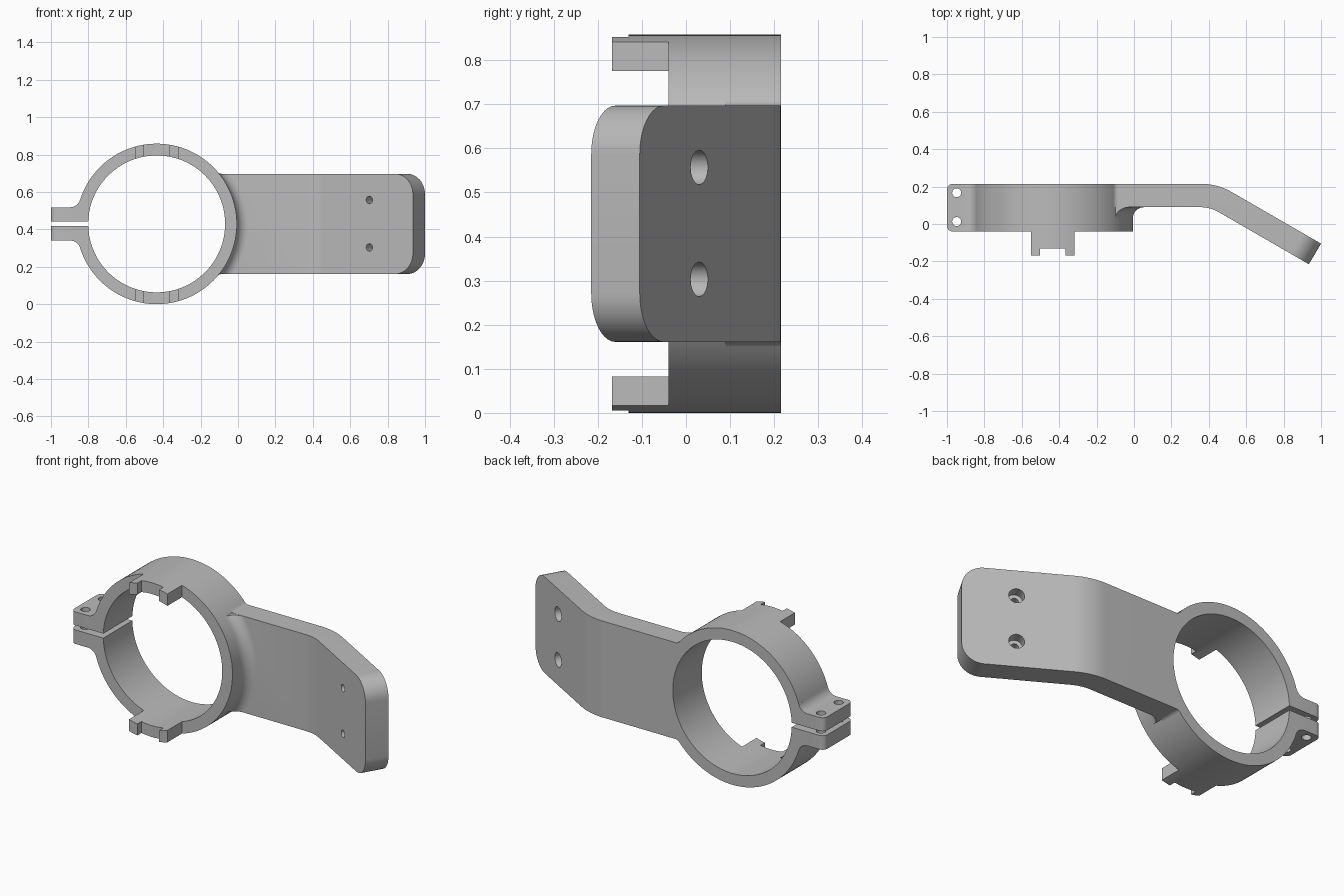
import bpy, bmesh
from math import sin, cos, pi, sqrt, radians, atan2, tan
from mathutils import Vector

if "Cube" in bpy.data.objects:
    bpy.data.objects.remove(bpy.data.objects["Cube"], do_unlink=True)

CX, CZ = -0.435, 0.429          # ring centre
R, BORE = 0.429, 0.366          # ring radii
FRONT, BACK = -0.04, 0.215      # ring depth
ARM_FRONT, ARM_HALF = 0.09, 0.268
TILT = radians(30)

grey = bpy.data.materials.new("plain grey")
grey.use_nodes = True
GREY = (0.5, 0.5, 0.5, 1)
grey.diffuse_color = GREY
grey.node_tree.nodes["Principled BSDF"].inputs["Base Color"].default_value = GREY


def finish(name, bm):
    bmesh.ops.recalc_face_normals(bm, faces=bm.faces)
    mesh = bpy.data.meshes.new(name)
    bm.to_mesh(mesh)
    bm.free()
    mesh.materials.append(grey)
    obj = bpy.data.objects.new(name, mesh)
    bpy.context.collection.objects.link(obj)
    return obj


def prism(name, points, sweep, round_edge=None, radius=0):
    """Extrude a flat outline along sweep, rounding the edges picked by round_edge."""
    bm = bmesh.new()
    face = bm.faces.new([bm.verts.new(p) for p in points])
    new = bmesh.ops.extrude_face_region(bm, geom=[face])["geom"]
    bmesh.ops.translate(bm, vec=sweep, verts=[v for v in new if isinstance(v, bmesh.types.BMVert)])
    if face.is_valid and len(bm.faces) < len(points) + 2:
        bm.faces.new(face.verts)
    if round_edge:
        edges = [e for e in bm.edges if round_edge(*[v.co for v in e.verts])]
        bmesh.ops.bevel(bm, geom=edges, offset=radius, segments=10, profile=0.5, affect='EDGES')
    return finish(name, bm)


def box(name, x, y, z):
    pts = [(x[0], y[0], z[0]), (x[1], y[0], z[0]), (x[1], y[1], z[0]), (x[0], y[1], z[0])]
    return prism(name, pts, (0, 0, z[1] - z[0]))


def cylinder(name, start, end, radius, segments=32):
    start, end = Vector(start), Vector(end)
    axis = end - start
    bm = bmesh.new()
    bmesh.ops.create_cone(bm, cap_ends=True, segments=segments, radius1=radius,
                          radius2=radius, depth=axis.length)
    bm.transform(axis.to_track_quat('Z', 'Y').to_matrix().to_4x4())
    bmesh.ops.translate(bm, vec=(start + end) / 2, verts=bm.verts)
    return finish(name, bm)


def combine(target, other, operation):
    mod = target.modifiers.new(operation.lower(), 'BOOLEAN')
    mod.operation, mod.object, mod.solver = operation, other, 'EXACT'
    bpy.context.view_layer.objects.active = target
    bpy.ops.object.modifier_apply(modifier=mod.name)
    bpy.data.objects.remove(other, do_unlink=True)


def blended_root(name, side, half, fillet, tip, y0, y1, **rounding):
    """Slab leaving the ring sideways, with concave fillets against its outside."""
    dx = sqrt((R + fillet) ** 2 - (half + fillet) ** 2)
    end = atan2(-(half + fillet), -dx) + 2 * pi
    start = 1.5 * pi
    upper = [(tip, half)] if tip > dx else []
    for i in range(9):
        a = start + (end - start) * i / 8
        upper.append((dx + fillet * cos(a), half + fillet + fillet * sin(a)))
    upper.append((upper[-1][0] * 0.93, upper[-1][1] * 0.93))
    outline = upper + [(x, -z) for x, z in reversed(upper)]
    return prism(name, [(CX + side * x, y0, CZ + z) for x, z in outline],
                 (0, y1 - y0, 0), **rounding)


# Ring, with its front rim cut back to leave two forked tabs
body = cylinder("clamp_bracket", (CX, -0.168, CZ), (CX, BACK, CZ), R, 128)
for x, y in (((-1.2, -0.552), FRONT), ((-0.317, 0.2), FRONT), ((-0.502, -0.367), -0.131)):
    combine(body, box("rim_cutter", x, (-0.4, y), (-0.2, 1.2)), 'DIFFERENCE')

# Clamp ears with rounded outer corners
ears = blended_root("clamp_ears", -1, 0.089, 0.055, 1 + CX, FRONT, BACK, radius=0.03,
                    round_edge=lambda a, b: max(a.x, b.x) < -0.99 and abs(a.y - b.y) < 0.01)
combine(body, ears, 'UNION')

# Bent arm: front and back outlines with concentric bends
def bend(corner, radius):
    t = radius * tan(TILT / 2)
    cx, cy = corner[0] - t, corner[1] - radius
    return [(cx + radius * sin(TILT * i / 8), cy + radius * cos(TILT * i / 8)) for i in range(9)]

back_line = [(-0.2, BACK)] + bend((0.446, BACK), 0.327) + [(1, -0.105)]
front_line = [(-0.2, ARM_FRONT)] + bend((0.407, ARM_FRONT), 0.2) + [(0.935, -0.215)]
arm = prism("arm", [(x, y, CZ - ARM_HALF) for x, y in back_line + front_line[::-1]],
            (0, 0, 2 * ARM_HALF), radius=0.11,
            round_edge=lambda a, b: min(a.x, b.x) > 0.9 and abs(a.z - b.z) < 0.01)
combine(body, arm, 'UNION')
combine(body, blended_root("arm_root", 1, ARM_HALF, 0.03, 0, ARM_FRONT, BACK), 'UNION')

# Concave collar between the ring and the front of the arm
f = 0.06
profile = [(R - 0.03, 0.03)]
profile += [(R + f - f * cos(pi * i / 16), 0.03 + f * sin(pi * i / 16)) for i in range(9)]
profile += [(R + f, 0.15), (R - 0.03, 0.15)]
bm = bmesh.new()
verts = [bm.verts.new((CX + r, y, CZ)) for r, y in profile]
loop = [bm.edges.new((verts[i - 1], verts[i])) for i in range(len(verts))]
bmesh.ops.spin(bm, geom=verts + loop, cent=(CX, 0, CZ), axis=(0, 1, 0),
               angle=2 * pi, steps=128, use_merge=True)
bmesh.ops.remove_doubles(bm, verts=bm.verts, dist=1e-5)
collar = finish("collar", bm)
h = ARM_HALF - 0.0005
combine(collar, box("collar_limit", (-0.2, 0.3), (-0.3, 0.3), (CZ - h, CZ + h)), 'INTERSECT')
combine(body, collar, 'UNION')

# Bore, clamp slot and ear screw holes
combine(body, cylinder("bore", (CX, -0.4, CZ), (CX, 0.4, CZ), BORE, 128), 'DIFFERENCE')
combine(body, box("slot", (-1.1, -0.7), (-0.3, 0.3), (0.418, 0.443)), 'DIFFERENCE')
for y in (0.013, 0.167):
    combine(body, cylinder("ear_hole", (-0.948, y, 0.2), (-0.948, y, 0.7), 0.024), 'DIFFERENCE')

# Counterbored mounting holes through the tilted end of the arm
normal = Vector((sin(TILT), cos(TILT), 0))
for z in (0.303, 0.557):
    mouth = Vector((0.766, 0.03, z))
    combine(body, cylinder("screw_hole", mouth - normal * 0.2, mouth + normal * 0.1, 0.02), 'DIFFERENCE')
    combine(body, cylinder("counterbore", mouth - normal * 0.06, mouth + normal * 0.1, 0.039), 'DIFFERENCE')

# Smooth shading with sharp edges kept
bpy.ops.object.select_all(action='DESELECT')
body.select_set(True)
bpy.context.view_layer.objects.active = body
bpy.ops.object.shade_smooth_by_angle(angle=radians(25))
